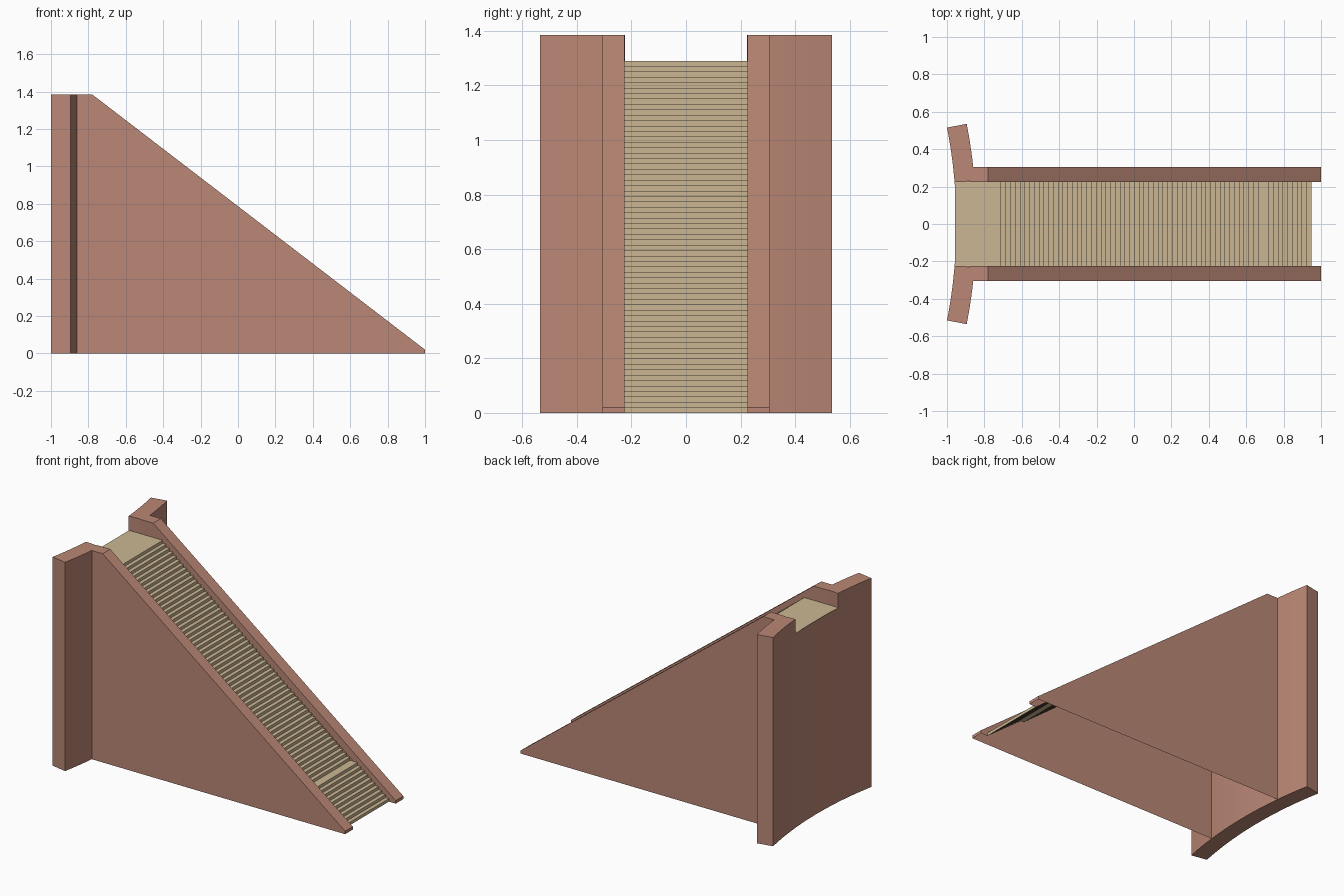
import bpy, bmesh, math

if "Cube" in bpy.data.objects:
    bpy.data.objects.remove(bpy.data.objects["Cube"])

TOP, DECK = 1.385, 1.29        # parapet height, landing height
IN, OUT = 0.225, 0.305         # inner and outer y of the side walls


def material(name, rgb):
    m = bpy.data.materials.new(name)
    m.diffuse_color = (*rgb, 1)
    m.use_nodes = True
    m.node_tree.nodes["Principled BSDF"].inputs["Base Color"].default_value = m.diffuse_color
    return m


brick = material("clay_red", (0.49, 0.243, 0.178))
stone = material("sand_tan", (0.60, 0.47, 0.29))


def finish(bm, name, mat, mirror=False, smooth=False):
    me = bpy.data.meshes.new(name)
    bm.to_mesh(me)
    bm.free()
    ob = bpy.data.objects.new(name, me)
    bpy.context.collection.objects.link(ob)
    me.materials.append(mat)
    if mirror:
        ob.modifiers.new("mirror", 'MIRROR').use_axis = (False, True, False)
    if smooth:
        bpy.ops.object.select_all(action='DESELECT')
        ob.select_set(True)
        bpy.context.view_layer.objects.active = ob
        bpy.ops.object.shade_smooth_by_angle(angle=math.radians(30))
    return ob


def arc_wall(name, a0, a1, height, mirror, seg=8):
    """Vertical curved wall between two angles."""
    cx, r0, r1 = -3.65, 2.70, 2.807
    bm = bmesh.new()
    angles = [a0 + (a1 - a0) * i / seg for i in range(seg + 1)]
    pts = [(r0, a) for a in angles] + [(r1, a) for a in reversed(angles)]
    base = bm.faces.new([bm.verts.new((cx + r * math.cos(a), r * math.sin(a), 0)) for r, a in pts])
    ext = bmesh.ops.extrude_face_region(bm, geom=[base], use_keep_orig=True)
    for v in ext["geom"]:
        if isinstance(v, bmesh.types.BMVert):
            v.co.z = height
    bmesh.ops.recalc_face_normals(bm, faces=bm.faces)
    return finish(bm, name, brick, mirror, True)


# Curved back wall: high wings and a lower middle under the landing
notch, end = math.asin(0.223 / 2.7), math.radians(11)
arc_wall("back_wing", notch, end, TOP, True)
arc_wall("back_middle", -notch, notch, DECK - 0.003, False)

# Side walls: hollow, open at the bottom, inner face only down to the stairs
bm = bmesh.new()
rim = [(-0.88, TOP), (-0.78, TOP), (1, 0.02), (1, 0)]
outer = [bm.verts.new((x, OUT, z)) for x, z in rim]
inner = [bm.verts.new((x, IN, z)) for x, z in rim]
side = bm.faces.new(outer + [bm.verts.new((-0.88, OUT, 0))])
low = [(0.95, 0), (-0.71, DECK - 0.03), (-0.88, DECK - 0.03)]
bm.faces.new(inner + [bm.verts.new((x, IN, z)) for x, z in low])
for i in range(3):
    bm.faces.new((outer[i], outer[i + 1], inner[i + 1], inner[i]))
bmesh.ops.recalc_face_normals(bm, faces=bm.faces)
side.normal_update()
if side.normal.y < 0:
    bmesh.ops.reverse_faces(bm, faces=bm.faces)
finish(bm, "side_wall", brick, True)

# Stairs: one folded sheet with a deeper tread near the foot and a top landing
steps, wide = 65, 0.055
rise, run = DECK / steps, (1.66 - wide) / (steps - 2)
x, z = 0.95, 0.0
path = [(x, z)]
for i in range(steps):
    z += rise
    path.append((x, z))
    if i < steps - 1:
        x -= wide if i == 9 else run
        path.append((x, z))
path.append((-0.957, DECK))
bm = bmesh.new()
rows = [[bm.verts.new((px, y, pz)) for y in (-IN, IN)] for px, pz in path]
for a, b in zip(rows, rows[1:]):
    bm.faces.new((a[0], a[1], b[1], b[0]))
finish(bm, "stairs", stone)
